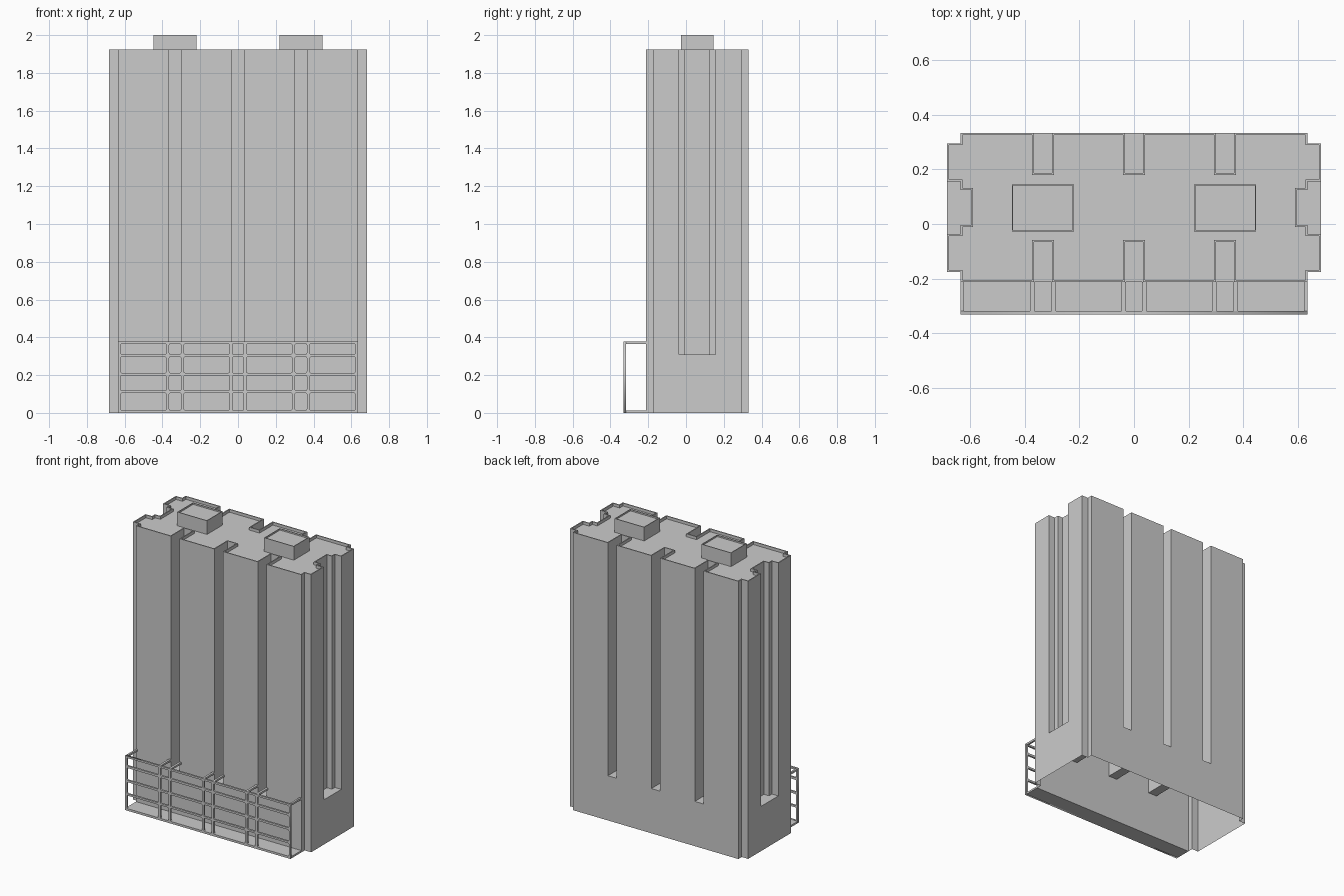
import bpy, bmesh, math
from mathutils import Vector

if "Cube" in bpy.data.objects:
    bpy.data.objects.remove(bpy.data.objects["Cube"])

CY = 0.06                      # centre line of the tower in y
LEDGE, TOP = 0.31, 1.925       # notch floor and parapet heights


def finish(bm, name):
    me = bpy.data.meshes.new(name)
    bm.to_mesh(me)
    bm.free()
    ob = bpy.data.objects.new(name, me)
    bpy.context.collection.objects.link(ob)
    return ob


def outline(q):
    """Mirror a quarter outline into a full counter-clockwise loop."""
    return (q + [(-x, y) for x, y in reversed(q)] + [(-x, -y) for x, y in q]
            + [(x, -y) for x, y in reversed(q)])


def face(bm, pts, z):
    return bm.faces.new([bm.verts.new((x, y + CY, z)) for x, y in pts])


def walls(bm, pts, z0, z1):
    lo = [bm.verts.new((x, y + CY, z0)) for x, y in pts]
    hi = [bm.verts.new((x, y + CY, z1)) for x, y in pts]
    n = len(pts)
    for i in range(n):
        j = (i + 1) % n
        bm.faces.new((lo[i], lo[j], hi[j], hi[i]))
    return bm.faces.new(hi)


def sink(bm, f, rim, depth):
    """Inset a top face and lower it, leaving a thin rim."""
    bm.normal_update()
    bmesh.ops.inset_individual(bm, faces=[f], thickness=rim, use_even_offset=True)
    new = bmesh.ops.extrude_discrete_faces(bm, faces=[f])["faces"][0]
    bmesh.ops.translate(bm, verts=new.verts, vec=(0, 0, -depth))


def box(name, x0, x1, y0, y1, z0, z1):
    bm = bmesh.new()
    bmesh.ops.create_cube(bm, size=1)
    for v in bm.verts:
        v.co = Vector(((x0, x1)[v.co.x > 0], (y0, y1)[v.co.y > 0], (z0, z1)[v.co.z > 0]))
    return finish(bm, name)


# Tower shell: plain base, notched upper storeys, sunken roof, open underside
corner = [(.683, .235), (.634, .235), (.634, .272)]
upper = ([(.595, .064), (.634, .064), (.634, .096), (.683, .096)] + corner +
         [(.366, .272), (.366, .126), (.30, .126), (.30, .272), (.033, .272), (.033, .126)])
bm = bmesh.new()
bm.faces.remove(walls(bm, outline(corner), 0, LEDGE))
roof = walls(bm, outline(upper), LEDGE, TOP)
sink(bm, roof, 0.007, 0.02)
# Notch floors
for x0, x1 in ((-.366, -.30), (-.033, .033), (.30, .366)):
    for y0, y1 in ((-.272, -.126), (.126, .272)):
        face(bm, [(x0, y0), (x1, y0), (x1, y1), (x0, y1)], LEDGE)
side = [(.683, .096), (.634, .096), (.634, .064), (.595, .064)]
side += [(x, -y) for x, y in reversed(side)]
face(bm, side, LEDGE)
face(bm, [(-x, y) for x, y in reversed(side)], LEDGE)
bmesh.ops.remove_doubles(bm, verts=bm.verts, dist=1e-5)
finish(bm, "tower")

# Roof huts with a thin rim
for s, label in ((-1, "left"), (1, "right")):
    cx = s * 0.333
    bm = bmesh.new()
    x0, x1, y0, y1 = cx - .114, cx + .114, -.087, .085
    sink(bm, walls(bm, [(x0, y0), (x1, y0), (x1, y1), (x0, y1)], TOP - .02, 2.0), .005, .01)
    finish(bm, "roof_hut_" + label)

# Front grille: filled flat curve with rounded openings
half = [(.045, .286), (.302, .364), (.380, .621)]
cols = [(-b, -a) for a, b in reversed(half)] + [(-.03, .03)] + half
rows = [(.015, .105), (.118, .198), (.212, .296), (.311, .365)]
cu = bpy.data.curves.new("front_grille", 'CURVE')
cu.dimensions, cu.fill_mode, cu.extrude = '2D', 'BOTH', 0.0065


def loop(x0, x1, z0, z1, r=0.0):
    pts = []
    for cx, cz, a in ((x1 - r, z1 - r, 0), (x0 + r, z1 - r, 90),
                      (x0 + r, z0 + r, 180), (x1 - r, z0 + r, 270)):
        for k in ((0, 45, 90) if r else (0,)):
            t = math.radians(a + k)
            pts.append((cx + r * math.cos(t), cz + r * math.sin(t), 0, 1))
    sp = cu.splines.new('POLY')
    sp.points.add(len(pts) - 1)
    for p, co in zip(sp.points, pts):
        p.co = co
    sp.use_cyclic_u = True


loop(-.634, .634, 0, .378)
for a, b in cols:
    for c, d in rows:
        loop(a, b, c, d, .006)
grille = bpy.data.objects.new("front_grille", cu)
bpy.context.collection.objects.link(grille)
grille.rotation_euler.x = math.radians(90)
grille.location.y = -.3245
bpy.context.view_layer.objects.active = grille
grille.select_set(True)
bpy.ops.object.convert(target='MESH')

# Balcony floor and the top beams tying the grille to the tower
box("grille_floor", -.634, .634, -.318, -.212, 0, .013)
edges = [-.634] + [x for c in cols for x in c] + [.634]
for i in range(0, len(edges), 2):
    box("top_beam_%d" % (i // 2), edges[i], edges[i + 1], -.318, -.212, .365, .378)
